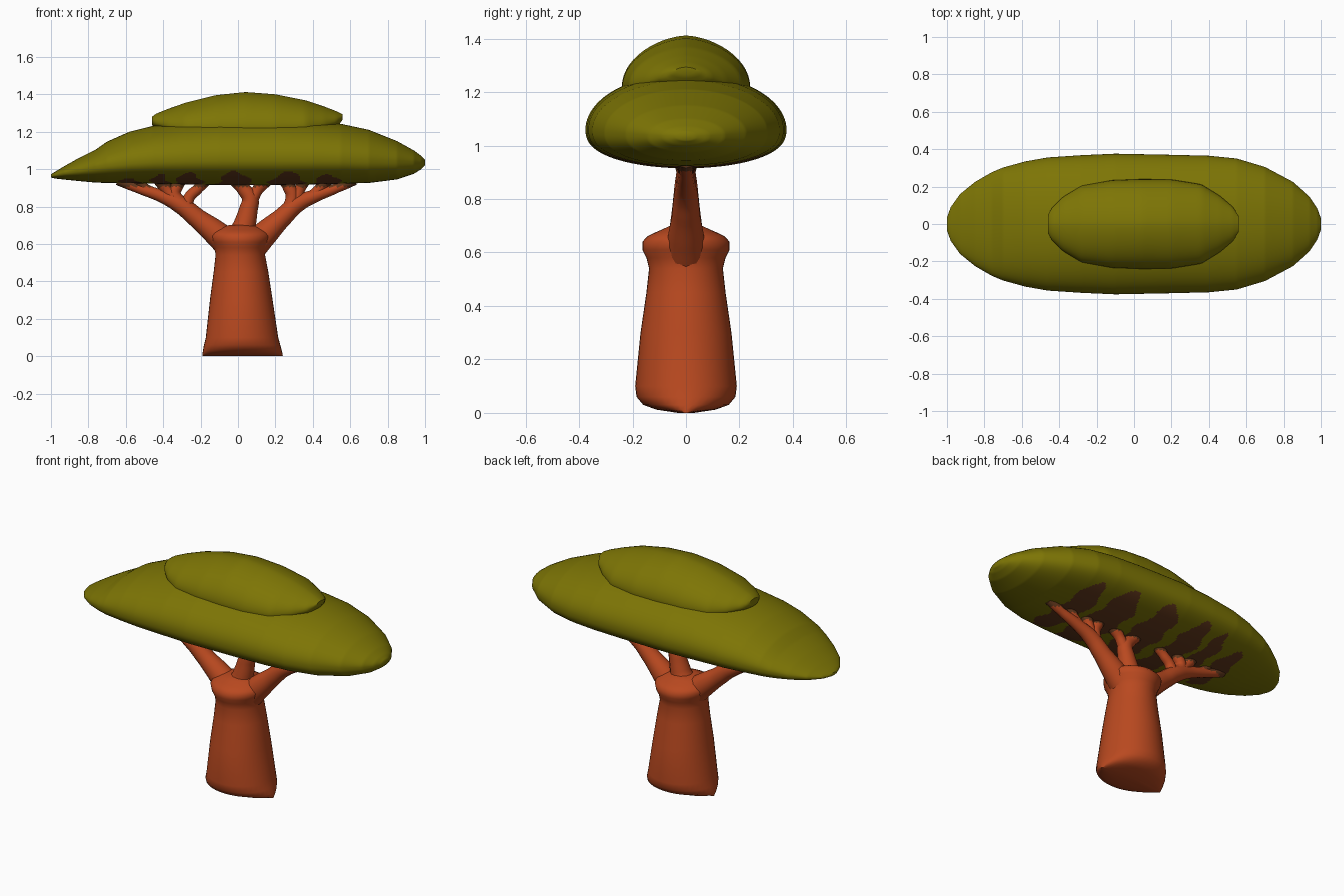
import bpy, bmesh, math

if "Cube" in bpy.data.objects:
    bpy.data.objects.remove(bpy.data.objects["Cube"])


def material(name, rgb):
    m = bpy.data.materials.new(name)
    m.diffuse_color = (*rgb, 1)
    m.use_nodes = True
    m.node_tree.nodes["Principled BSDF"].inputs["Base Color"].default_value = m.diffuse_color
    return m


OLIVE = material("olive_leaves", (0.205, 0.178, 0.0015))
BARK = material("rust_bark", (0.485, 0.066, 0.014))
DARK = material("dark_brown_shade", (0.125, 0.04, 0.012))


def sample(table, t):
    """Row of a table (first column is the position) interpolated at t."""
    for a, b in zip(table, table[1:]):
        if t <= b[0]:
            f = (t - a[0]) / (b[0] - a[0])
            return [p + (q - p) * f for p, q in zip(a[1:], b[1:])]
    return list(table[-1][1:])


def loft(name, rings, mats):
    """Smooth closed skin over a list of point rings."""
    bm = bmesh.new()
    rows = [[bm.verts.new(p) for p in r] for r in rings]
    n = len(rows[0])
    for a, b in zip(rows, rows[1:]):
        for i in range(n):
            j = (i + 1) % n
            bm.faces.new((a[i], a[j], b[j], b[i]))
    bm.faces.new(rows[0])
    bm.faces.new(rows[-1])
    bmesh.ops.recalc_face_normals(bm, faces=bm.faces)
    me = bpy.data.meshes.new(name)
    bm.to_mesh(me)
    bm.free()
    for m in mats:
        me.materials.append(m)
    ob = bpy.data.objects.new(name, me)
    bpy.context.collection.objects.link(ob)
    smooth(ob)
    return ob


def smooth(ob):
    bpy.ops.object.select_all(action='DESELECT')
    ob.select_set(True)
    bpy.context.view_layer.objects.active = ob
    bpy.ops.object.shade_smooth_by_angle(angle=math.radians(50))


def leaf_mass(name, table, steps, mats, sides=56, taper=1.0):
    """Cushion running along x; rows are x, half width, bottom, side, top."""
    x0, x1 = table[0][0], table[-1][0]
    rings = []
    for k in range(steps + 1):
        # stations crowd together at the rounded ends
        e = k / steps
        e = 0.6 * e + 0.4 * (0.5 - 0.5 * math.cos(math.pi * e))
        x = x0 + (x1 - x0) * e
        w, lo, mid, hi = sample(table, x)
        ring = []
        for i in range(sides):
            a = 2 * math.pi * i / sides
            s, c = math.sin(a), math.cos(a)
            z = mid + (hi - mid) * s if s >= 0 else mid - (mid - lo) * abs(s) ** 0.8
            ring.append((x, w * math.copysign(abs(c) ** taper, c), z))
        rings.append(ring)
    return loft(name, rings, mats)


# Main canopy
canopy = leaf_mass("canopy", [
    (-1.0, .035, .955, .963, .972), (-.98, .09, .95, .968, .985),
    (-.93, .16, .944, .98, 1.015), (-.85, .225, .936, .995, 1.06),
    (-.76, .277, .928, 1.015, 1.105), (-.70, .302, .926, 1.025, 1.147),
    (-.58, .335, .925, 1.04, 1.20), (-.46, .356, .922, 1.05, 1.23),
    (-.28, .368, .918, 1.057, 1.258), (-.1, .376, .915, 1.06, 1.27),
    (.2, .37, .915, 1.06, 1.27), (.4, .365, .918, 1.06, 1.26),
    (.55, .35, .922, 1.057, 1.242), (.70, .305, .926, 1.05, 1.21),
    (.85, .225, .945, 1.045, 1.15), (.94, .145, .975, 1.04, 1.10),
    (.98, .085, 1.0, 1.037, 1.07), (1.0, .03, 1.02, 1.035, 1.05)],
    240, [OLIVE, DARK], sides=112)

# Dark blotches under the canopy: centre x, half width, reach in y
BLOTCHES = [(-.58, .058, .23), (-.42, .05, .31), (-.26, .078, .33),
            (-.015, .095, .345), (.26, .1, .335), (.48, .075, .30)]
for p in canopy.data.polygons:
    x, y, z = p.center
    # wavy edges
    x += .012 * math.sin(34 * y + 9 * x)
    if z < 1.0 and p.normal.z < 0 and any(
            ((x - c) / w) ** 2 + abs(y / r) ** 3 < 1 for c, w, r in BLOTCHES):
        p.material_index = 1

# Raised crown on top
leaf_mass("crown", [
    (-.46, .05, 1.235, 1.26, 1.28), (-.44, .085, 1.22, 1.25, 1.295),
    (-.38, .145, 1.2, 1.235, 1.32), (-.28, .205, 1.18, 1.22, 1.355),
    (-.12, .234, 1.18, 1.22, 1.395), (.04, .24, 1.18, 1.22, 1.412),
    (.2, .238, 1.18, 1.22, 1.40), (.36, .212, 1.18, 1.225, 1.368),
    (.46, .15, 1.2, 1.24, 1.335), (.53, .09, 1.225, 1.26, 1.308),
    (.56, .04, 1.265, 1.28, 1.293)], 60, [OLIVE], taper=1.2)

# Trunk: z, left x, right x, half depth
TRUNK = [(0, -.19, .24, .03), (.012, -.19, .238, .11), (.03, -.187, .234, .16),
         (.06, -.182, .226, .185), (.1, -.172, .215, .19), (.3, -.15, .185, .17),
         (.45, -.13, .162, .148), (.54, -.12, .145, .138), (.58, -.125, .15, .148),
         (.61, -.14, .165, .163), (.64, -.15, .175, .163), (.66, -.14, .165, .145),
         (.675, -.12, .145, .115), (.688, -.095, .12, .085), (.70, -.05, .08, .06)]
loft("trunk", [[((a + b) / 2 + (b - a) / 2 * math.cos(t), d * math.sin(t), z)
                for t in (2 * math.pi * i / 40 for i in range(40))]
               for z, a, b, d in TRUNK], [BARK])

# Branches: rows of x, z, radius, all in the middle plane
BRANCHES = {
    "left_branch": [(-.04, .59, .08), (-.12, .66, .068), (-.215, .735, .053),
                    (-.31, .81, .047), (-.42, .86, .033), (-.54, .90, .026), (-.64, .945, .032)],
    "left_twig_inner": [(-.28, .78, .04), (-.26, .85, .03), (-.21, .90, .028), (-.18, .95, .045)],
    "left_twig_middle": [(-.31, .81, .042), (-.34, .87, .034), (-.32, .92, .032), (-.30, .97, .045)],
    "left_twig_outer": [(-.33, .83, .035), (-.38, .89, .032), (-.42, .96, .045)],
    "left_twig_tip": [(-.44, .87, .025), (-.51, .91, .024), (-.55, .96, .035)],
    "middle_branch": [(.01, .62, .085), (.035, .70, .06), (.055, .78, .05),
                      (.065, .84, .044), (.025, .90, .036), (-.015, .96, .05)],
    "middle_twig": [(.065, .82, .036), (.105, .89, .03), (.16, .96, .045)],
    "right_branch": [(.07, .58, .08), (.15, .66, .068), (.23, .735, .053),
                     (.32, .815, .045), (.42, .86, .034), (.53, .90, .026), (.62, .945, .032)],
    "right_twig_inner": [(.27, .77, .04), (.29, .86, .035), (.27, .91, .034), (.25, .97, .05)],
    "right_twig_middle": [(.31, .82, .032), (.33, .89, .028), (.36, .96, .04)],
    "right_twig_outer": [(.39, .85, .03), (.44, .90, .028), (.48, .96, .045)],
}
for name, pts in BRANCHES.items():
    cu = bpy.data.curves.new(name, 'CURVE')
    cu.dimensions = '3D'
    cu.bevel_depth = 1
    cu.bevel_resolution = 4
    cu.resolution_u = 6
    cu.use_fill_caps = True
    sp = cu.splines.new('BEZIER')
    sp.bezier_points.add(len(pts) - 1)
    for bp, (x, z, r) in zip(sp.bezier_points, pts):
        bp.co = (x, 0, z)
        bp.radius = r
        bp.handle_left_type = bp.handle_right_type = 'AUTO'
    ob = bpy.data.objects.new(name, cu)
    bpy.context.collection.objects.link(ob)
    bpy.ops.object.select_all(action='DESELECT')
    ob.select_set(True)
    bpy.context.view_layer.objects.active = ob
    bpy.ops.object.convert(target='MESH')
    ob = bpy.context.view_layer.objects.active
    ob.data.materials.clear()
    ob.data.materials.append(BARK)
    ob.data.materials.append(DARK)
    # Tips darken where they meet the leaves
    for p in ob.data.polygons:
        p.material_index = 1 if p.center.z > .905 else 0
    smooth(ob)
